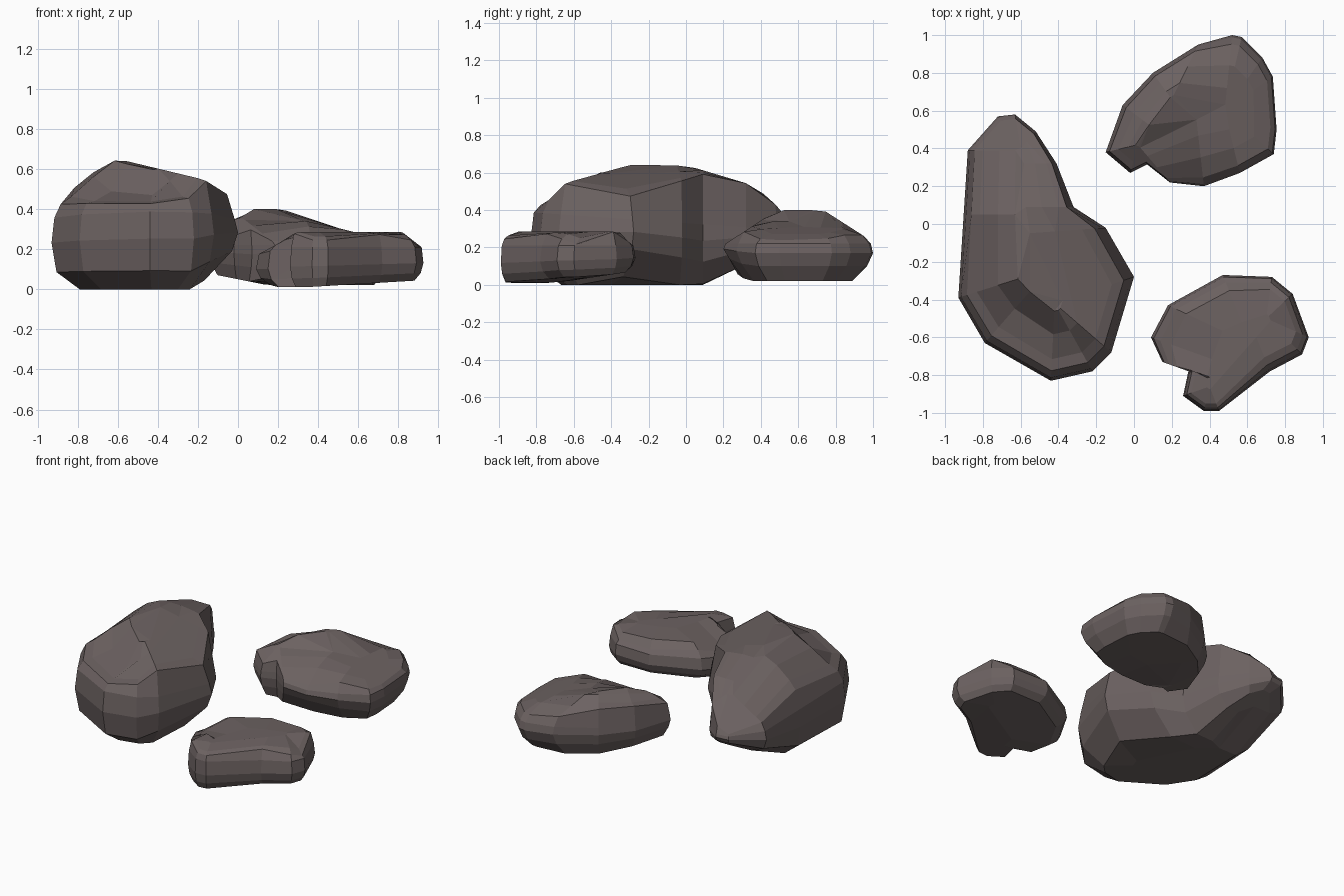
import bpy
import bmesh
from mathutils import Vector

old_cube = bpy.data.objects.get("Cube")
if old_cube:
    bpy.data.objects.remove(old_cube, do_unlink=True)

# Single stone colour
stone = bpy.data.materials.new("brown_grey_stone")
stone.use_nodes = True
stone_colour = (0.15, 0.122, 0.12, 1)
stone.diffuse_color = stone_colour
shader = stone.node_tree.nodes["Principled BSDF"]
shader.inputs["Base Color"].default_value = stone_colour
shader.inputs["Roughness"].default_value = 0.9


def nearest_on_spine(point, spine):
    """Closest point to an outline corner on the rock's inner ridge line."""
    best = None
    for start, end in zip(spine, spine[1:]):
        start, end = Vector(start), Vector(end)
        along = end - start
        t = (point - start).dot(along) / along.length_squared
        candidate = start + along * max(0, min(1, t))
        if best is None or (candidate - point).length < (best - point).length:
            best = candidate
    return best


def build_rock(name, outline, spine, side_rings, top_rings, shoulder, top, bottom):
    """Skin rings from the underside, up the flanks and over the carved top."""
    corners = [Vector(p) for p in outline]
    anchors = [nearest_on_spine(p, spine) for p in corners]
    bm = bmesh.new()
    loops = []

    def add_loop(spread, height):
        loop = []
        for corner, anchor in zip(corners, anchors):
            p = anchor.lerp(corner, spread)
            loop.append(bm.verts.new((p.x, p.y, height(p.x, p.y))))
        loops.append(loop)

    def flank(rise):
        return lambda x, y: bottom(x, y) + rise * (shoulder(x, y) - bottom(x, y))

    # Underside and flanks
    add_loop(0.15, bottom)
    for spread, rise in side_rings:
        add_loop(spread, flank(rise))
    # Carved top, narrowing to the ridge line
    for spread in top_rings:
        add_loop(spread, top)

    count = len(corners)
    for low, high in zip(loops, loops[1:]):
        for i in range(count):
            j = (i + 1) % count
            bm.faces.new((low[i], low[j], high[j], high[i]))
    # Close the underside and the top
    caps = [bm.faces.new(loops[0][::-1]), bm.faces.new(loops[-1])]
    bmesh.ops.triangulate(bm, faces=caps)
    bmesh.ops.remove_doubles(bm, verts=bm.verts, dist=0.004)
    bmesh.ops.dissolve_limit(bm, angle_limit=0.05, verts=bm.verts, edges=bm.edges)
    bmesh.ops.connect_verts_concave(bm, faces=bm.faces)
    bmesh.ops.recalc_face_normals(bm, faces=bm.faces)

    mesh = bpy.data.meshes.new(name)
    bm.to_mesh(mesh)
    bm.free()
    mesh.materials.append(stone)
    rock = bpy.data.objects.new(name, mesh)
    bpy.context.collection.objects.link(rock)


# Tall rock: sloping plateau, front shelf and a raised tail
def tall_top(x, y):
    front_step = 1.3 + 0.575 * x + y
    front_shelf = 0.606 + 0.1 * x + 0.174 * y
    return min(
        0.65 - 0.24 * (x + 0.6),
        0.44 - 0.63 * x,
        0.65 + 0.55 * (x + 0.6),
        0.55 + 1.2 * (x + 0.78),
        0.64 - 0.3 * y,
        0.86 - 0.9 * y,
        0.47 + 0.6 * (x + 0.55) - 0.9 * (y - 0.46),
        max(front_step, front_shelf),
    )


def tall_bottom(x, y):
    return max(0, 0.5 * (y - 0.1), 0.7 * (x + 0.23), 0.6 * (x + y + 0.35))


build_rock(
    "tall_rock",
    [(-.44, -.83), (-.22, -.78), (-.12, -.68), (0, -.28), (-.15, -.02),
     (-.32, .09), (-.41, .32), (-.52, .49), (-.63, .58), (-.72, .57),
     (-.88, .39), (-.9, .05), (-.93, -.39), (-.79, -.63)],
    [(-.6, .4), (-.6, 0), (-.58, -.28), (-.42, -.42)],
    [(.6, 0), (.93, .24), (1, .65), (.96, 1)],
    [.87, .72, .4, .1],
    lambda x, y: .33 - .07 * y, tall_top, tall_bottom,
)


# Ridged rock: western lobe rising to a peak, flatter eastern slab
def ridged_top(x, y):
    slab = min(0.34, 0.43 - 0.25 * x)
    lobe = 0.41 - 0.6 * abs(x - 0.18 - 0.6 * (y - 0.68))
    return min(
        max(slab, lobe),
        0.08 + 0.66 * y,
        0.87 - 0.64 * y,
        0.36 + 0.5 * x,
        0.6 - 0.5 * x,
    )


def ridged_bottom(x, y):
    return max(0.02, 0.05 - 0.2 * x, 0.25 - 0.7 * y)


build_rock(
    "ridged_rock",
    [(-.02, .27), (.07, .315), (.19, .22), (.37, .2), (.56, .27),
     (.74, .37), (.755, .5), (.735, .78), (.68, .88), (.57, .99), (.52, 1),
     (.34, .95), (.1, .8), (-.06, .63), (-.15, .38)],
    [(.02, .42), (.2, .66), (.3, .58), (.48, .6)],
    [(.72, 0), (.92, .4), (1, .75), (.97, 1)],
    [.88, .6, .3, .08],
    lambda x, y: .22, ridged_top, ridged_bottom,
)


# Low rock: flat-topped bent slab with a drooping western lobe
def low_top(x, y):
    return min(
        0.285,
        0.16 + 0.62 * (x - 0.09),
        0.2 + 1.1 * (-0.28 - y),
        0.19 + 0.9 * (0.925 - x),
        0.22 + 0.9 * (y + 1),
        0.27 + 0.12 * (y + 1.3 - 0.75 * x),
    )


def low_bottom(x, y):
    return max(0.01, 0.04 + 0.15 * (y + 0.5), 0.06 * x - 0.01)


build_rock(
    "low_rock",
    [(.37, -.99), (.45, -.99), (.72, -.78), (.89, -.69), (.925, -.6),
     (.84, -.37), (.73, -.28), (.47, -.27), (.18, -.43), (.09, -.6),
     (.15, -.73), (.29, -.77), (.26, -.91)],
    [(.4, -.86), (.5, -.58), (.7, -.5)],
    [(.8, 0), (.94, .22), (1, .52), (.96, 1)],
    [.86, .7, .1],
    lambda x, y: min(.21, .15 + .25 * x), low_top, low_bottom,
)
